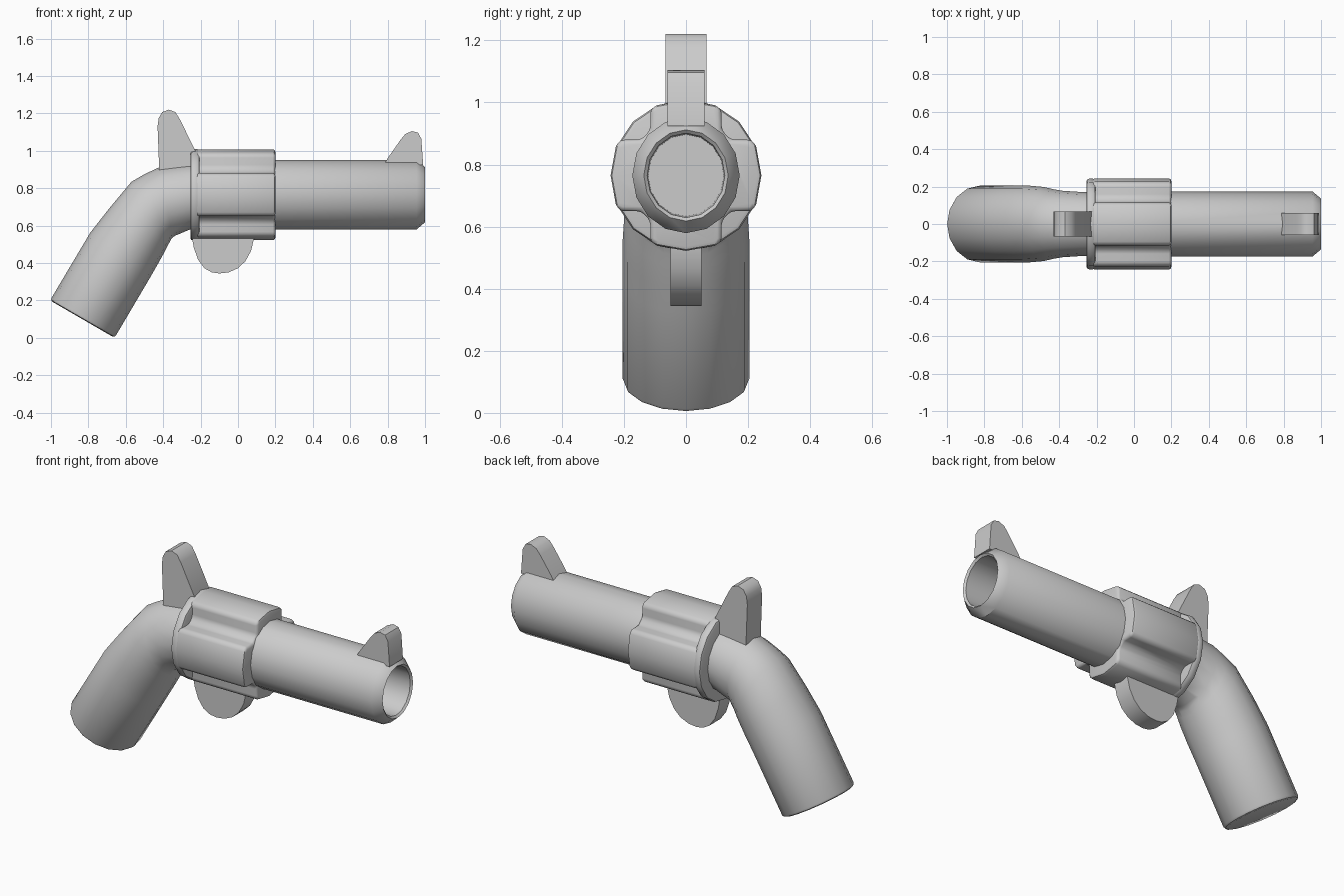
import bpy, bmesh
from math import cos, sin, pi, radians

if "Cube" in bpy.data.objects:
    bpy.data.objects.remove(bpy.data.objects["Cube"])

CZ = 0.765  # height of the barrel axis


def finish(name, bm, bevel=0.0):
    bmesh.ops.recalc_face_normals(bm, faces=bm.faces)
    me = bpy.data.meshes.new(name)
    bm.to_mesh(me)
    bm.free()
    ob = bpy.data.objects.new(name, me)
    bpy.context.collection.objects.link(ob)
    bpy.ops.object.select_all(action='DESELECT')
    ob.select_set(True)
    bpy.context.view_layer.objects.active = ob
    if bevel:
        m = ob.modifiers.new("bevel", 'BEVEL')
        m.width, m.segments = bevel, 2
        m.limit_method, m.angle_limit = 'ANGLE', radians(32)
        bpy.ops.object.modifier_apply(modifier=m.name)
    bpy.ops.object.shade_smooth_by_angle(angle=radians(40))
    return ob


def loft(name, sections, bevel=0.0, n=16):
    """Skin elliptical rings, each given by its top (x, z), bottom (x, z) and half width."""
    bm = bmesh.new()
    rings = []
    for (tx, tz), (bx, bz), w in sections:
        cx, cz, hx, hz = (tx + bx) / 2, (tz + bz) / 2, (tx - bx) / 2, (tz - bz) / 2
        rings.append([bm.verts.new((cx + hx * cos(a), w * sin(a), cz + hz * cos(a)))
                      for a in (2 * pi * i / n for i in range(n))])
    for r, s in zip(rings, rings[1:]):
        for i in range(n):
            j = (i + 1) % n
            bm.faces.new((r[i], r[j], s[j], s[i]))
    bm.faces.new(rings[0])
    bm.faces.new(rings[-1])
    return finish(name, bm, bevel)


def disc(x, w, h):
    return (x, CZ + h), (x, CZ - h), w


def extrude(name, pts, vec, bevel=0.0):
    """Extrude a closed outline of 3D points along vec."""
    bm = bmesh.new()
    f = bm.faces.new([bm.verts.new(p) for p in pts])
    ext = bmesh.ops.extrude_face_region(bm, geom=[f], use_keep_orig=True)
    bmesh.ops.translate(bm, vec=vec,
                        verts=[v for v in ext['geom'] if isinstance(v, bmesh.types.BMVert)])
    return finish(name, bm, bevel)


def plate(name, outline, half):
    return extrude(name, [(x, -half, z) for x, z in outline], (0, 2 * half, 0))


# Barrel with chamfered muzzle and hollow bore
loft("barrel", [disc(0.0, 0.173, 0.186), disc(0.955, 0.173, 0.186), disc(1.0, 0.136, 0.147),
                disc(0.99, 0.125, 0.136), disc(0.7, 0.122, 0.132)])

# Grip: bends down from the frame
loft("grip", [((-0.15, 0.94), (-0.15, 0.582), 0.17),
              ((-0.27, 0.93), (-0.26, 0.578), 0.17),
              ((-0.42, 0.912), (-0.35, 0.54), 0.178),
              ((-0.50, 0.875), (-0.372, 0.50), 0.187),
              ((-0.57, 0.834), (-0.392, 0.46), 0.198),
              ((-0.69, 0.69), (-0.43, 0.392), 0.205),
              ((-0.79, 0.562), (-0.47, 0.322), 0.205),
              ((-1.005, 0.20), (-0.66, 0.0), 0.205)], bevel=0.015)

# Rotating chamber: rear flange plus four parallel-sided lobes
loft("chamber_flange", [disc(-0.255, 0.242, 0.245), disc(-0.205, 0.242, 0.245)], bevel=0.015)
lobe = [(0.145, -0.115), (0.212, -0.115), (0.226, -0.094), (0.243, 0),
        (0.226, 0.094), (0.212, 0.115), (0.145, 0.115)]
outline = []
for k in range(4):
    c, s = cos(k * pi / 2), sin(k * pi / 2)
    outline += [(-0.225, c * y - s * z, CZ + s * y + c * z) for y, z in lobe]
extrude("chamber_lobes", outline, (0.425, 0, 0), bevel=0.014)

# Hammer, front sight and trigger
plate("hammer", [(-0.42, 0.85), (-0.422, 0.92), (-0.43, 1.13), (-0.424, 1.175), (-0.405, 1.207),
                 (-0.37, 1.22), (-0.335, 1.207), (-0.312, 1.17), (-0.21, 0.965), (-0.21, 0.85)], 0.066)
plate("front_sight", [(0.78, 0.925), (0.80, 0.96), (0.87, 1.06), (0.895, 1.09), (0.93, 1.105),
                      (0.962, 1.097), (0.98, 1.065), (0.99, 0.925)], 0.06)
plate("trigger", [(-0.25, 0.62), (-0.245, 0.53), (-0.237, 0.485), (-0.215, 0.42), (-0.18, 0.372),
                  (-0.14, 0.35), (-0.10, 0.344), (-0.05, 0.35), (0.0, 0.372), (0.04, 0.41),
                  (0.07, 0.465), (0.085, 0.53), (0.09, 0.62)], 0.05)
